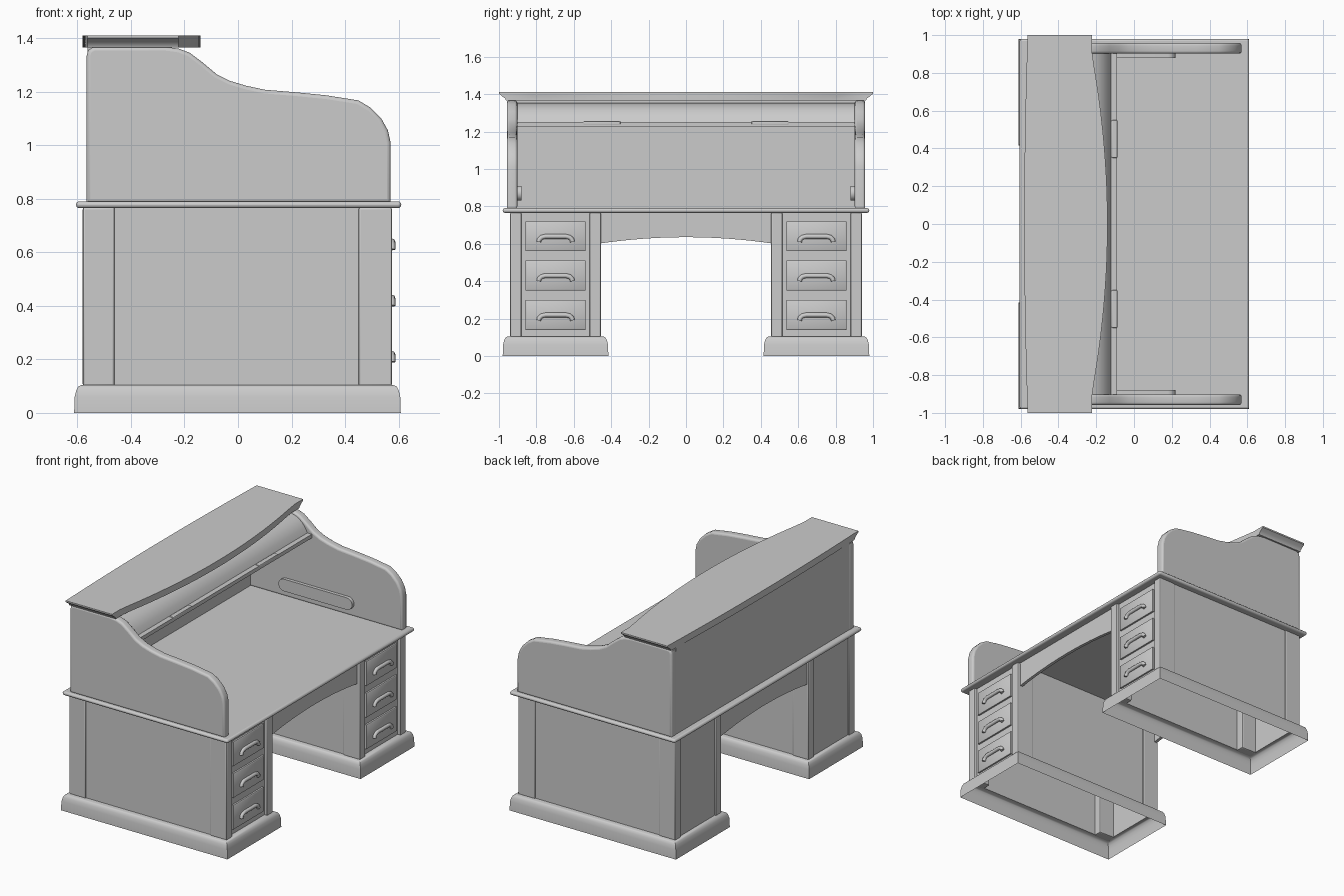
import bpy, bmesh, math
from mathutils import Vector

if "Cube" in bpy.data.objects:
    bpy.data.objects.remove(bpy.data.objects["Cube"])


def finish(obj, angle=35):
    bpy.ops.object.select_all(action='DESELECT')
    obj.select_set(True)
    bpy.context.view_layer.objects.active = obj
    if obj.type == 'CURVE':
        bpy.ops.object.convert(target='MESH')
        obj = bpy.context.view_layer.objects.active
    bpy.ops.object.shade_smooth_by_angle(angle=math.radians(angle))
    return obj


def loft(name, rings, start=True, end=True):
    """Skin closed rings of points; optional end caps."""
    bm = bmesh.new()
    vs = [[bm.verts.new(p) for p in r] for r in rings]
    n = len(vs[0])
    for a, b in zip(vs, vs[1:]):
        for i in range(n):
            j = (i + 1) % n
            bm.faces.new((a[i], a[j], b[j], b[i]))
    if start:
        bm.faces.new(vs[0][::-1])
    if end:
        bm.faces.new(vs[-1])
    bmesh.ops.recalc_face_normals(bm, faces=bm.faces)
    me = bpy.data.meshes.new(name)
    bm.to_mesh(me)
    bm.free()
    obj = bpy.data.objects.new(name, me)
    bpy.context.collection.objects.link(obj)
    return finish(obj)


def rect(x0, x1, y0, y1, z, d=0.0):
    x0, x1, y0, y1 = x0 + d, x1 - d, y0 + d, y1 - d
    return [(x0, y0, z), (x1, y0, z), (x1, y1, z), (x0, y1, z)]


def box(name, x, y, z, bevel=0, seg=3):
    y = sorted(y)
    obj = loft(name, [rect(*x, *y, z[0]), rect(*x, *y, z[1])])
    if bevel:
        m = obj.modifiers.new("bevel", 'BEVEL')
        m.width, m.segments = bevel, seg
        bpy.ops.object.modifier_apply(modifier="bevel")
        finish(obj)
    return obj


def prism_y(name, prof, y0, y1):
    return loft(name, [[(x, y, z) for x, z in prof] for y in (y0, y1)])


def tube(name, pts, r):
    cu = bpy.data.curves.new(name, 'CURVE')
    cu.dimensions = '3D'
    sp = cu.splines.new('POLY')
    sp.points.add(len(pts) - 1)
    for p, co in zip(sp.points, pts):
        p.co = (*co, 1)
    cu.bevel_depth, cu.bevel_resolution, cu.use_fill_caps = r, 2, True
    obj = bpy.data.objects.new(name, cu)
    bpy.context.collection.objects.link(obj)
    return finish(obj, 50)


# Writing surface
box("desktop", (-0.605, 0.61), (-0.98, 0.98), (0.765, 0.79), 0.012)

# Curved side panels with a rounded rim
side = [(-0.565, 0.785), (-0.565, 1.335), (-0.56, 1.355), (-0.54, 1.367),
        (-0.27, 1.367), (-0.22, 1.36), (-0.18, 1.345), (-0.13, 1.307),
        (-0.08, 1.265), (-0.03, 1.24), (0.03, 1.222), (0.10, 1.207),
        (0.22, 1.197), (0.33, 1.186), (0.45, 1.167), (0.495, 1.14),
        (0.535, 1.10), (0.56, 1.055), (0.57, 1.01), (0.57, 0.785)]

for s, tag in ((1, "right"), (-1, "left")):
    cu = bpy.data.curves.new("side_panel_" + tag, 'CURVE')
    cu.dimensions, cu.fill_mode = '2D', 'BOTH'
    sp = cu.splines.new('POLY')
    sp.points.add(len(side) - 1)
    for p, (x, z) in zip(sp.points, side):
        p.co = (x, z, 0, 1)
    sp.use_cyclic_u = True
    cu.extrude, cu.bevel_depth, cu.bevel_resolution, cu.offset = 0.014, 0.014, 3, -0.014
    panel = bpy.data.objects.new(cu.name, cu)
    panel.rotation_euler = (math.pi / 2, 0, 0)
    panel.location.y = s * 0.93
    bpy.context.collection.objects.link(panel)
    finish(panel)

    # Rounded guide rail on the inner face of the side panel
    cap = [(cx + 0.04 * math.cos(a), 0.87 + 0.04 * math.sin(a))
           for cx, a0 in ((0.18, -90), (-0.28, 90))
           for a in [math.radians(a0 + 22.5 * i) for i in range(9)]]
    prism_y("guide_rail_" + tag, cap, s * 0.88, s * 0.905)

    # Plinth: hollow, open underneath, rounded upper edge
    b = (-0.612, 0.608, *sorted((s * 0.415, s * 0.98)))
    rings = [rect(*b, z, d) for z, d in
             ((0, 0), (0.06, 0.002), (0.085, 0.008), (0.098, 0.015), (0.103, 0.024))]
    w = (-0.57, 0.555, *sorted((s * 0.463, s * 0.933)))
    rings.append(rect(*w, 0.105))
    loft("plinth_" + tag, rings, False, False)

    # Pedestal walls and corner posts
    loft("pedestal_" + tag, [rect(*w, 0.105), rect(*w, 0.768)], False, False)
    for x in ((-0.58, -0.46), (0.45, 0.575)):
        for y in ((0.455, 0.515), (0.88, 0.94)):
            box("corner_post_" + tag, x, [s * v for v in y], (0.1, 0.768), 0.008, 2)

    # Drawers with arched pulls
    yc = s * 0.697
    for i in range(3):
        z = 0.14 + i * 0.21
        y = (yc - 0.16, yc + 0.16)
        loft("drawer_" + tag, [[(x, p, q) for p, q in
             ((y[0] + d, z + d), (y[1] - d, z + d), (y[1] - d, z + 0.16 - d), (y[0] + d, z + 0.16 - d))]
             for x, d in ((0.55, 0), (0.566, 0), (0.570, 0.006))])
        arch = ((-0.09, 0.05), (-0.087, 0.063), (-0.075, 0.074), (-0.055, 0.079),
                (0.055, 0.079), (0.075, 0.074), (0.087, 0.063), (0.09, 0.05))
        tube("drawer_pull_" + tag, [(0.575, yc + a, z + c) for a, c in arch], 0.0125)

    # Flat pulls on the roll cover
    box("cover_pull_" + tag, (-0.12, -0.087), (s * 0.35, s * 0.55), (1.235, 1.255), 0.006, 2)

# Arched aprons across the kneehole, front and back
arc = [(0.47 * t / 8, 0.635 - 0.035 * (t / 8) ** 2) for t in range(-8, 9)]
apron = [(-0.47, 0.77)] + arc + [(0.47, 0.77)]
for name, x0, x1 in (("front_apron", 0.535, 0.555), ("back_apron", -0.57, -0.55)):
    loft(name, [[(x, y, z) for y, z in apron] for x in (x0, x1)])

# Upper back panel
box("back_panel", (-0.563, -0.54), (-0.91, 0.91), (0.785, 1.367))

# Roll cover, pushed up under the top, and its bottom rail
outer = [(-0.50, 1.357), (-0.25, 1.352), (-0.20, 1.338), (-0.165, 1.313),
         (-0.14, 1.283), (-0.122, 1.248)]
inner = [(x - 0.012, z - 0.014) for x, z in reversed(outer)]
prism_y("roll_cover", outer + inner, -0.905, 0.905)
box("cover_rail", (-0.14, -0.09), (-0.905, 0.905), (1.225, 1.25))

# Bow-fronted top with moulded ends
N = 24
ys = [-1 + 2 * i / N for i in range(N + 1)]


def bow(y):
    return max(0.0, 1 - (abs(y) / 0.9) ** 2)


plan = [(-0.223 + 0.083 * bow(y), y) for y in ys]
plan += [(-0.563 - 0.018 * (1 - y * y), y) for y in reversed(ys)]
loft("top_board", [[(x, y * k, z) for x, y in plan] for z, k in
     ((1.365, 0.962), (1.376, 0.966), (1.386, 0.98), (1.396, 0.992), (1.40, 1.0), (1.41, 1.0))])
